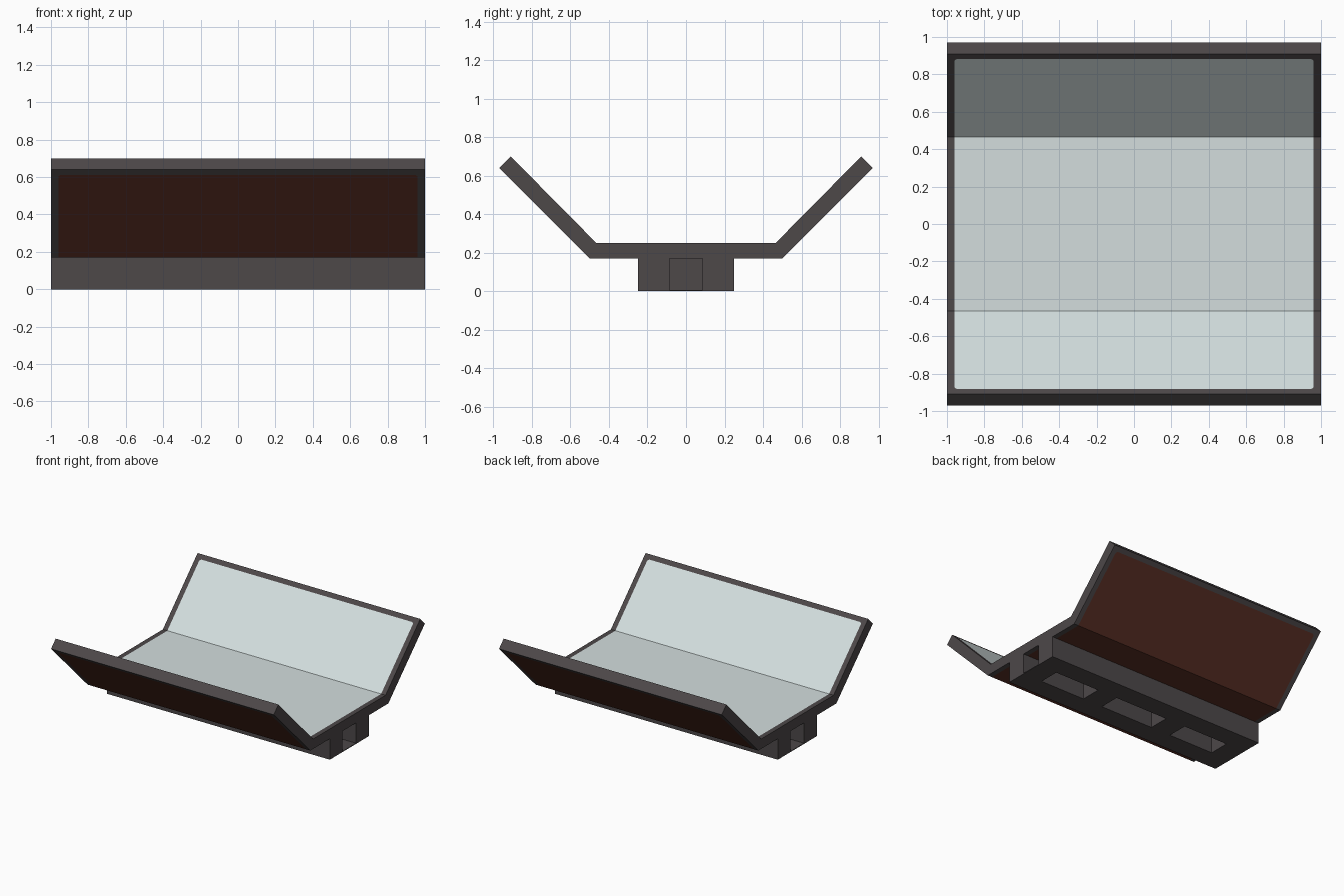
import bpy
import bmesh

if "Cube" in bpy.data.objects:
    bpy.data.objects.remove(bpy.data.objects["Cube"])


def material(name, rgb):
    lin = [((c / 255 + 0.055) / 1.055) ** 2.4 for c in rgb]
    m = bpy.data.materials.new(name)
    m.diffuse_color = (*lin, 1)
    m.use_nodes = True
    m.node_tree.nodes["Principled BSDF"].inputs["Base Color"].default_value = m.diffuse_color
    return m


def add_object(name, bm, mats):
    bmesh.ops.recalc_face_normals(bm, faces=bm.faces)
    me = bpy.data.meshes.new(name)
    bm.to_mesh(me)
    bm.free()
    for m in mats:
        me.materials.append(m)
    ob = bpy.data.objects.new(name, me)
    bpy.context.collection.objects.link(ob)
    return ob


def add_box(bm, x, y, z):
    verts = bmesh.ops.create_cube(bm, size=1)["verts"]
    for v in verts:
        v.co = [lo + (c + 0.5) * (hi - lo) for c, (lo, hi) in zip(v.co, (x, y, z))]


frame = material("dark grey frame", (77, 72, 73))
lining = material("pale blue grey lining", (211, 222, 222))
backing = material("dark brown backing", (92, 49, 38))

# Trough: one folded profile swept along x
inner = [(-0.91, 0.70), (-0.465, 0.25), (0.465, 0.25), (0.91, 0.70)]
outer = [(-0.97, 0.64), (-0.50, 0.17), (0.50, 0.17), (0.97, 0.64)]
bm = bmesh.new()
rings = []
for x in (-1, 1):
    rings.append([[bm.verts.new((x, y, z)) for y, z in line] for line in (inner, outer)])
(li, lo), (ri, ro) = rings
skins = [[], []]
for i in range(3):
    skins[0].append(bm.faces.new((li[i], li[i + 1], ri[i + 1], ri[i])))
    skins[1].append(bm.faces.new((lo[i], lo[i + 1], ro[i + 1], ro[i])))
    for a, b in ((li, lo), (ri, ro)):
        bm.faces.new((a[i], a[i + 1], b[i + 1], b[i]))
for i in (0, 3):
    bm.faces.new((li[i], lo[i], ro[i], ri[i]))
bmesh.ops.recalc_face_normals(bm, faces=bm.faces)

# Inset panels wrapping over the inside and the outside, with clipped corners
corners = []
for index, faces in enumerate(skins, start=1):
    bmesh.ops.inset_region(bm, faces=faces, thickness=0.04, use_even_offset=True)
    for f in faces:
        f.material_index = index
    verts = {v for f in faces for v in f.verts}
    far = max(abs(v.co.y) for v in verts)
    corners += [v for v in verts if abs(v.co.y) > far - 0.001]
bmesh.ops.bevel(bm, geom=corners, offset=0.012, segments=1,
                affect='VERTICES', material=0)
add_object("trough", bm, [frame, lining, backing])

# Base beam under the trough
bm = bmesh.new()
add_box(bm, (-1, 1), (-0.25, 0.25), (0, 0.17))
base = add_object("base_beam", bm, [frame])

# Cutter: three pockets from below and a blind socket in each end
bm = bmesh.new()
for a, b in ((-0.825, -0.42), (-0.24, 0.24), (0.42, 0.825)):
    add_box(bm, (a, b), (-0.085, 0.085), (-0.1, 0.3))
for a, b in ((-1.1, -0.85), (0.85, 1.1)):
    add_box(bm, (a, b), (-0.085, 0.085), (0.006, 0.3))
cutter = add_object("pocket_cutter", bm, [frame])
cutter.hide_render = True

mod = base.modifiers.new("pockets", 'BOOLEAN')
mod.operation = 'DIFFERENCE'
mod.solver = 'EXACT'
mod.object = cutter
bpy.context.view_layer.objects.active = base
bpy.ops.object.modifier_apply(modifier=mod.name)
bpy.data.objects.remove(cutter)
